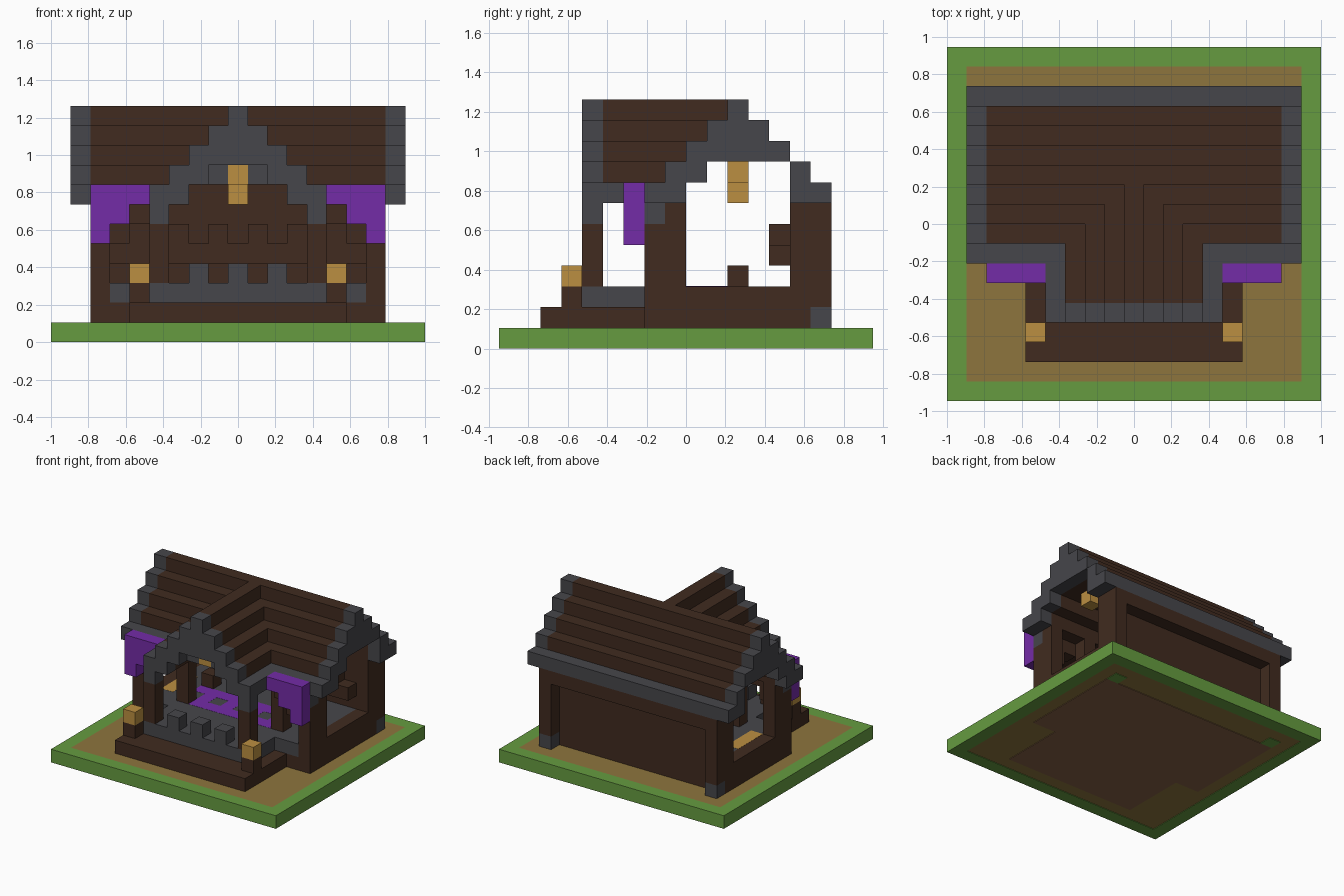
import bpy, bmesh
from mathutils import Matrix, Vector

old = bpy.data.objects.get("Cube")
if old:
    bpy.data.objects.remove(old, do_unlink=True)

U = 2 / 19  # edge of one block


def material(name, *rgb):
    m = bpy.data.materials.new(name)
    m.use_nodes = True
    m.diffuse_color = (*rgb, 1)
    m.node_tree.nodes["Principled BSDF"].inputs["Base Color"].default_value = (*rgb, 1)
    return m


WOOD = material("dark_wood", .052, .024, .014)
STONE = material("grey_stone", .061, .061, .069)
CLOTH = material("purple_cloth", .175, .025, .39)
GLOW = material("amber_lamp", .5, .275, .053)
GRASS = material("grass_green", .133, .33, .051)
DIRT = material("dirt_tan", .27, .176, .048)
EARTH = material("earth_brown", .235, .118, .058)


def part(name, mat, boxes, mirror=False):
    """Boxes are inclusive block ranges: x (0 = middle), y (0 = front), z (0 = ground)."""
    bm = bmesh.new()
    for x0, x1, y0, y1, z0, z1 in boxes:
        for s in ((1, -1) if mirror else (1,)):
            size = Vector((x1 - x0 + 1, y1 - y0 + 1, z1 - z0 + 1)) * U
            mid = Vector((s * (x0 + x1) / 2, (y0 + y1 + 1) / 2 - 9, (z0 + z1 + 1) / 2)) * U
            bmesh.ops.create_cube(bm, size=1,
                                  matrix=Matrix.Translation(mid) @ Matrix.Diagonal((*size, 1)))
    mesh = bpy.data.meshes.new(name)
    bm.to_mesh(mesh)
    bm.free()
    mesh.materials.append(mat)
    obj = bpy.data.objects.new(name, mesh)
    bpy.context.collection.objects.link(obj)
    return obj


# Ground: grass border, dirt yard, buried earth under the house
part("grass_border", GRASS, [(-9, 9, 0, 0, 0, 0), (-9, 9, 17, 17, 0, 0),
                             (-9, -9, 1, 16, 0, 0), (9, 9, 1, 16, 0, 0)])
part("dirt_yard", DIRT, [(-8, 8, 1, 16, .04, 0)])
part("foundation", EARTH, [(-7, 7, 7, 14, 0, -.5), (-5, 5, 2, 6, 0, -.5)])
part("foundation_corner", GRASS, [(7, 7, 15, 15, 0, -.5)], True)

# Floors and porch
part("porch_base", WOOD, [(-5, 5, 2, 6, 1, 1)])
part("house_base", WOOD, [(-6, 6, 7, 13, 1, 1)])
part("floor", STONE, [(-6, 6, 7, 13, 2, 2), (-4, 4, 4, 6, 2, 2)])
part("porch_merlons", STONE, [(x, x, 4, 4, 3, 3) for x in (-2, 0, 2)])
part("porch_post", WOOD, [(4, 4, 4, 4, 3, 5), (4, 4, 8, 8, 3, 6)], True)
part("lamp_post", WOOD, [(5, 5, 3, 3, 2, 2)], True)
part("porch_lamp", GLOW, [(5, 5, 3, 3, 3, 3)], True)

# Walls
part("side_wall", WOOD, [(7, 7, 7, 14, 1, 2), (7, 7, 8, 8, 3, 7), (7, 7, 14, 14, 3, 7),
                         (7, 7, 7, 7, 3, 5)], True)
part("front_arch", WOOD, [(6, 6, 7, 7, 5, 6), (5, 5, 7, 7, 6, 6)], True)
part("front_post_cap", STONE, [(7, 7, 7, 7, 6, 6)], True)
part("back_wall", WOOD, [(-6, 6, 14, 14, 1, 7), (-6, 6, 15, 15, 6, 6)])
part("back_post", WOOD, [(7, 7, 15, 15, 2, 6)], True)
part("back_post_foot", STONE, [(7, 7, 15, 15, 1, 1)], True)

# Main roof: stepped rows, open where the front gable meets it
rows, ends = [], []
for y in range(7, 16):
    top = 11 - abs(y - 11)
    low = 9 if y == 13 else max(7, min(top - 1, 9))
    ends.append((8, 8, y, y, low, top))
    if 7 < y < 15:
        inner = 11 - top if y < 11 else 0
        rows.append((inner, 7, y, y, low, top))
part("main_roof", WOOD, rows, True)
part("side_gable_trim", STONE, ends, True)
part("front_eave", STONE, [(5, 7, 7, 7, 7, 7)], True)
part("back_eave", STONE, [(-7, 7, 15, 15, 7, 7)])

# Front gable roof
slope, trim = [], [(4, 4, 5, 7, 7, 7), (1, 1, 5, 5, 8, 8)]
for x in range(5):
    top = 11 - x
    trim.append((x, x, 4, 4, min(top - 1, 9), top))
    if x < 4:
        slope.append((x, x, 5, top, min(top - 1, 9), top))
part("front_gable_roof", WOOD, slope, True)
part("front_gable_trim", STONE, trim, True)

# Lamps: one block behind each gable, one lower in the middle of the room
part("front_hanging_lamp", GLOW, [(0, 0, 5, 5, 8, 8)])
part("side_hanging_lamp", GLOW, [(6, 6, 11, 11, 8, 8)], True)
part("room_lamp", GLOW, [(0, 0, 11, 11, 7, 7)])

# Stepped awnings beside the porch
part("awning", CLOTH, [(5, 7, 6, 6, 7, 7), (6, 7, 6, 6, 6, 6), (7, 7, 6, 6, 5, 5)], True)

# Interior: patterned carpet, mat, shelf and stools
part("carpet", CLOTH, [(x, x, y, y, 3, 2.01) for x in range(-4, 5)
                       for y in range(8, 11) if x % 2 or y % 2 == 0])
part("floor_mat", GLOW, [(-6, -6, 9, 11, 3, 2.01)])
part("shelf", WOOD, [(-6, 6, 13, 13, 4, 4)] + [(x, x, 13, 13, 5, 5) for x in (-3, -1, 1, 3)])
part("shelf_end", WOOD, [(5, 5, 13, 13, 5, 5)], True)
part("stool", WOOD, [(4, 4, 11, 11, 3, 3)], True)
